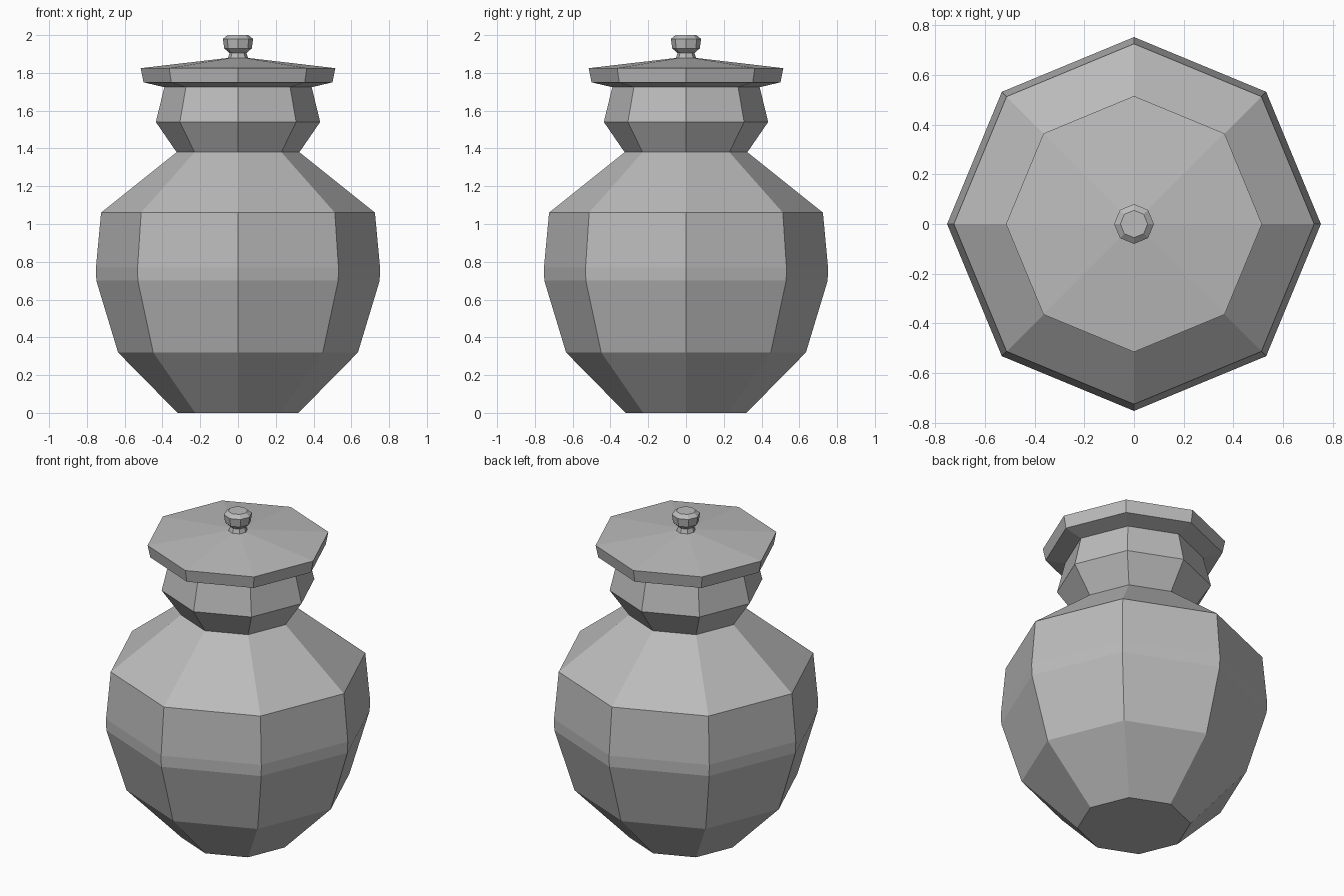
import bpy
import bmesh
from math import cos, sin, pi

SIDES = 8

cube = bpy.data.objects.get("Cube")
if cube:
    bpy.data.objects.remove(cube, do_unlink=True)

clay = bpy.data.materials.new("grey_clay")
clay.use_nodes = True
colour = (0.5, 0.5, 0.5, 1)
clay.diffuse_color = colour
clay.node_tree.nodes["Principled BSDF"].inputs["Base Color"].default_value = colour


def turned(name, profile):
    """Eight-sided solid turned from (radius, height) points, capped at both ends."""
    bm = bmesh.new()
    rings = [[bm.verts.new((r * cos(2 * pi * i / SIDES), r * sin(2 * pi * i / SIDES), z))
              for i in range(SIDES)] for r, z in profile]
    for low, high in zip(rings, rings[1:]):
        for i in range(SIDES):
            j = (i + 1) % SIDES
            bm.faces.new((low[i], low[j], high[j], high[i]))
    bm.faces.new(rings[0][::-1])
    bm.faces.new(rings[-1])
    mesh = bpy.data.meshes.new(name)
    bm.to_mesh(mesh)
    bm.free()
    mesh.materials.append(clay)
    obj = bpy.data.objects.new(name, mesh)
    bpy.context.collection.objects.link(obj)
    return obj


# Round belly, pinched neck and flared collar
turned("jar_body", [(0.32, 0), (0.635, 0.32), (0.75, 0.70), (0.752, 0.77),
                    (0.725, 1.06), (0.325, 1.38), (0.435, 1.54), (0.39, 1.725)])

# Wide shallow lid
turned("lid", [(0.38, 1.722), (0.50, 1.75), (0.515, 1.825), (0.045, 1.88)])

# Knob with a narrow stem
turned("lid_knob", [(0.055, 1.875), (0.045, 1.905), (0.073, 1.93),
                    (0.08, 1.98), (0.055, 2.0)])
